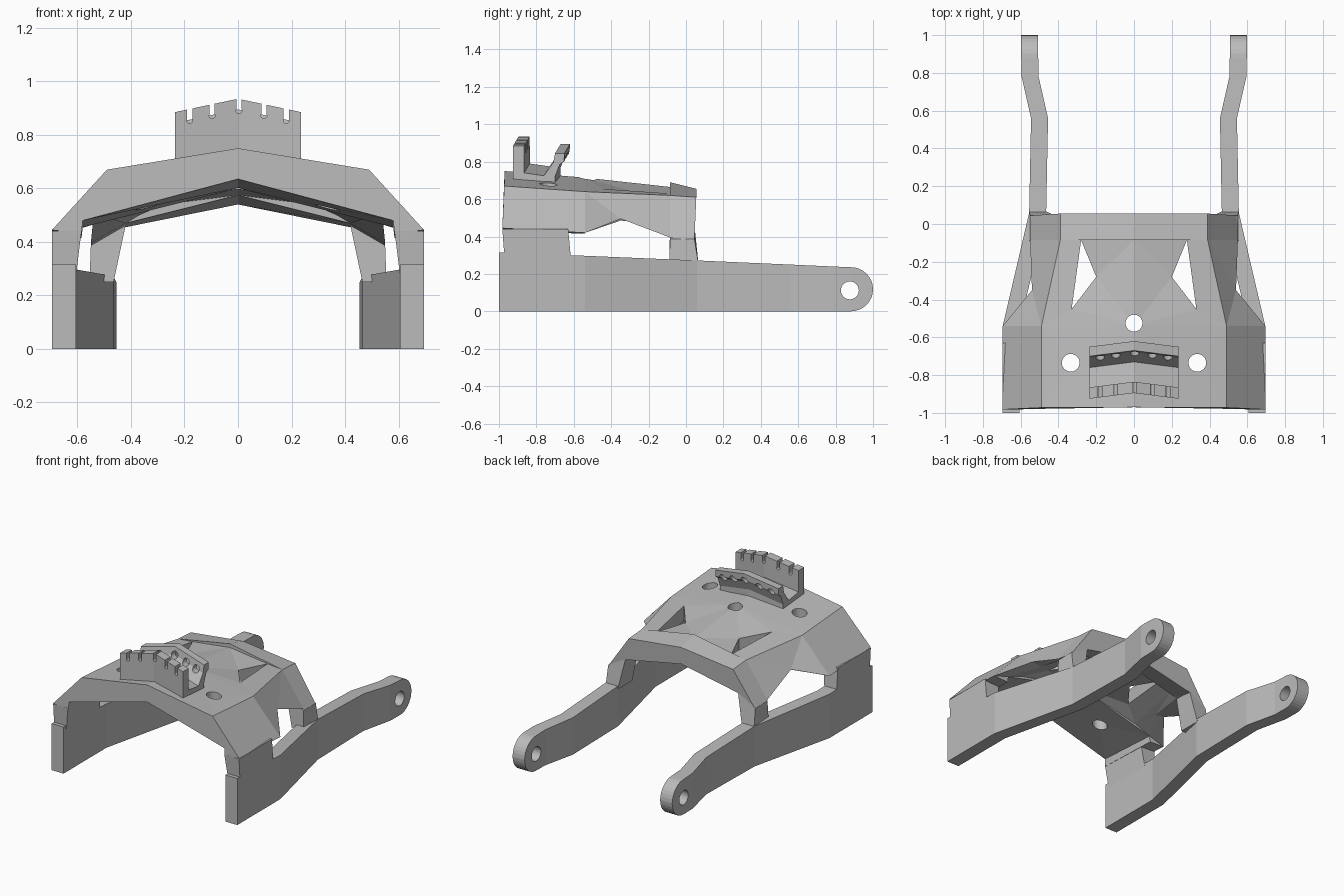
import bpy, bmesh
from math import sin, cos, radians, pi
from mathutils import Matrix

if "Cube" in bpy.data.objects:
    bpy.data.objects.remove(bpy.data.objects["Cube"], do_unlink=True)

grey = bpy.data.materials.new("plain_grey")
grey.use_nodes = True
GREY = (0.5, 0.5, 0.5, 1)
grey.diffuse_color = GREY
grey.node_tree.nodes["Principled BSDF"].inputs["Base Color"].default_value = GREY


def finish(name, bm):
    bmesh.ops.recalc_face_normals(bm, faces=bm.faces)
    me = bpy.data.meshes.new(name)
    bm.to_mesh(me)
    bm.free()
    me.materials.append(grey)
    ob = bpy.data.objects.new(name, me)
    bpy.context.collection.objects.link(ob)
    return ob


def loft(name, sections):
    """Skin a list of closed sections and cap both ends."""
    bm = bmesh.new()
    rings = [[bm.verts.new(p) for p in s] for s in sections]
    n = len(rings[0])
    for a, b in zip(rings, rings[1:]):
        for i in range(n):
            j = (i + 1) % n
            bm.faces.new((a[i], a[j], b[j], b[i]))
    bm.faces.new(rings[0])
    bm.faces.new(rings[-1])
    return finish(name, bm)


def cut(ob, cutter):
    """Subtract the cutter from the object and remove the cutter."""
    cutter.hide_render = True
    mod = ob.modifiers.new("cut", 'BOOLEAN')
    mod.operation = 'DIFFERENCE'
    mod.solver = 'EXACT'
    mod.object = cutter
    bpy.context.view_layer.objects.active = ob
    bpy.ops.object.modifier_apply(modifier=mod.name)
    bpy.data.objects.remove(cutter, do_unlink=True)


def drill(ob, loc, r, depth, axis):
    bm = bmesh.new()
    turn = {'X': Matrix.Rotation(pi / 2, 4, 'Y'),
            'Y': Matrix.Rotation(pi / 2, 4, 'X'), 'Z': Matrix()}[axis]
    bmesh.ops.create_cone(bm, cap_ends=True, segments=24, radius1=r, radius2=r,
                          depth=depth, matrix=Matrix.Translation(loc) @ turn)
    cut(ob, finish("drill_cutter", bm))


def slot(ob, loc, size):
    bm = bmesh.new()
    bmesh.ops.create_cube(bm, size=1, matrix=Matrix.Translation(loc) @ Matrix.Diagonal((*size, 1)))
    cut(ob, finish("slot_cutter", bm))


def arch(outer, inner):
    """Closed symmetric section from right-half points (x, y, z), centre first."""
    path = outer + inner[::-1]
    left = [(-x, y, z) for x, y, z in path[1:-1]]
    return path + left[::-1]


# front canopy
canopy = loft("front_canopy", [
    arch([(0, -.97, .75), (.49, -.972, .67), (.695, -.982, .445)],
         [(0, -.97, .635), (.58, -.975, .48), (.585, -.982, .43)]),
    arch([(0, -.54, .715), (.49, -.54, .64), (.695, -.54, .42)],
         [(0, -.54, .60), (.58, -.54, .455), (.585, -.54, .415)])])

# rear arch
loft("rear_arch", [
    arch([(0, -.085, .69), (.39, -.085, .62), (.55, -.085, .395)],
         [(0, -.085, .575), (.42, -.085, .47)]),
    arch([(0, .055, .655), (.39, .055, .61), (.55, .045, .38)],
         [(0, .05, .54), (.42, .045, .455)])])

# faceted middle panel: outer point and the shift to its inner point
POINTS = {
    'ridge_front': ((0, -.54, .715), (0, 0, -.115)),
    'ridge_back': ((0, -.085, .665), (0, 0, -.09)),
    'shoulder_front': ((.49, -.54, .64), (-.02, 0, -.14)),
    'shoulder_back': ((.39, -.085, .62), (-.02, 0, -.12)),
    'side_front': ((.695, -.54, .42), (-.11, 0, .035)),
    'side_mid': ((.54, -.35, .495), (-.07, 0, -.01)),
    'side_back': ((.55, -.085, .395), (-.13, 0, .075)),
    'hole_front': ((.33, -.45, .655), (0, 0, -.1)),
    'hole_inner': ((.2, -.28, .64), (0, 0, -.08)),
    'hole_back': ((.28, -.085, .63), (0, 0, -.09)),
}
FACETS = [
    ('ridge_front', 'shoulder_front', 'hole_front'),
    ('ridge_front', 'hole_front', 'hole_inner'),
    ('ridge_front', 'hole_inner', 'ridge_back'),
    ('hole_inner', 'hole_back', 'ridge_back'),
    ('shoulder_front', 'shoulder_back', 'hole_back', 'hole_front'),
    ('shoulder_front', 'side_front', 'side_mid'),
    ('shoulder_front', 'side_mid', 'shoulder_back'),
    ('shoulder_back', 'side_mid', 'side_back'),
]
bm = bmesh.new()
outer, inner = {}, {}
for side in (1, -1):
    for key, (p, d) in POINTS.items():
        if p[0] == 0 and side < 0:
            outer[key, -1], inner[key, -1] = outer[key, 1], inner[key, 1]
            continue
        outer[key, side] = bm.verts.new((side * p[0], p[1], p[2]))
        inner[key, side] = bm.verts.new((side * (p[0] + d[0]), p[1] + d[1], p[2] + d[2]))
twin = {outer[k]: inner[k] for k in outer}
for side in (1, -1):
    for facet in FACETS:
        bm.faces.new([outer[k, side] for k in facet])
rim = [e for e in bm.edges if len(e.link_faces) == 1]
for side in (1, -1):
    for facet in FACETS:
        bm.faces.new([inner[k, side] for k in facet])
for e in rim:
    a, b = e.verts
    bm.faces.new((a, b, twin[b], twin[a]))
panel = finish("middle_panel", bm)

# round holes through the roof
for x in (-.335, .335):
    drill(canopy, (x, -.735, .65), .047, .6, 'Z')
for part in (canopy, panel):
    drill(part, (0, -.525, .65), .045, .6, 'Z')

# side arms with rounded, drilled ends, and the posts above them
STATIONS = [(-1, .695, .315), (-.62, .695, .30), (-.54, .695, .297), (.06, .555, .272),
            (.56, .545, .25), (.78, .595, .24)]
for side, label in ((1, "left"), (-1, "right")):
    def bar(y, x, low, top):
        return [(side * x, y, low), (side * x, y, top),
                (side * (x - .09), y, top), (side * (x - .09), y, low)]

    rows = [bar(y, x, 0, top) for y, x, top in STATIONS]
    for a in range(0, 90, 11):
        h = .118 * cos(radians(a))
        rows.append(bar(.88 + .12 * sin(radians(a)), .597, .118 - h, .118 + h))
    arm = loft(label + "_arm", rows)
    drill(arm, (side * .55, .876, .112), .048, .4, 'X')

    def ring(xo, zo, xi, zi, y0, y1):
        return [(side * xo, y0, zo), (side * xo, y1, zo),
                (side * xi, y1, zi), (side * xi, y0, zi)]

    loft(label + "_front_post", [ring(.695, .28, .605, .28, -.97, -.615),
                                 ring(.695, .44, .585, .44, -.982, -.63)])
    loft(label + "_rear_post", [ring(.555, .25, .465, .25, -.09, .067),
                                ring(.55, .387, .42, .462, -.085, .045)])

# chevron bracket on the roof
PROFILE = [(-.895, .70), (-.895, .935), (-.835, .935), (-.835, .79), (-.73, .775),
           (-.68, .845), (-.67, .895), (-.62, .895), (-.622, .85), (-.645, .835),
           (-.67, .77), (-.67, .70)]
HALF = .236
bracket = loft("sight_bracket", [
    [(x, y - .03 * abs(x) / HALF, z - .05 * abs(x) / HALF) for y, z in PROFILE]
    for x in (-HALF, 0, HALF)])
for x in (-.18, -.097, .004, .097, .18):
    drop = .05 * abs(x) / HALF
    slot(bracket, (x, -.88, .95 - drop), (.02, .2, .12))
    drill(bracket, (x, -.88, .892 - drop), .011, .2, 'Y')
    drill(bracket, (x, -.67, .845 - drop), .024, .18, 'Y')
